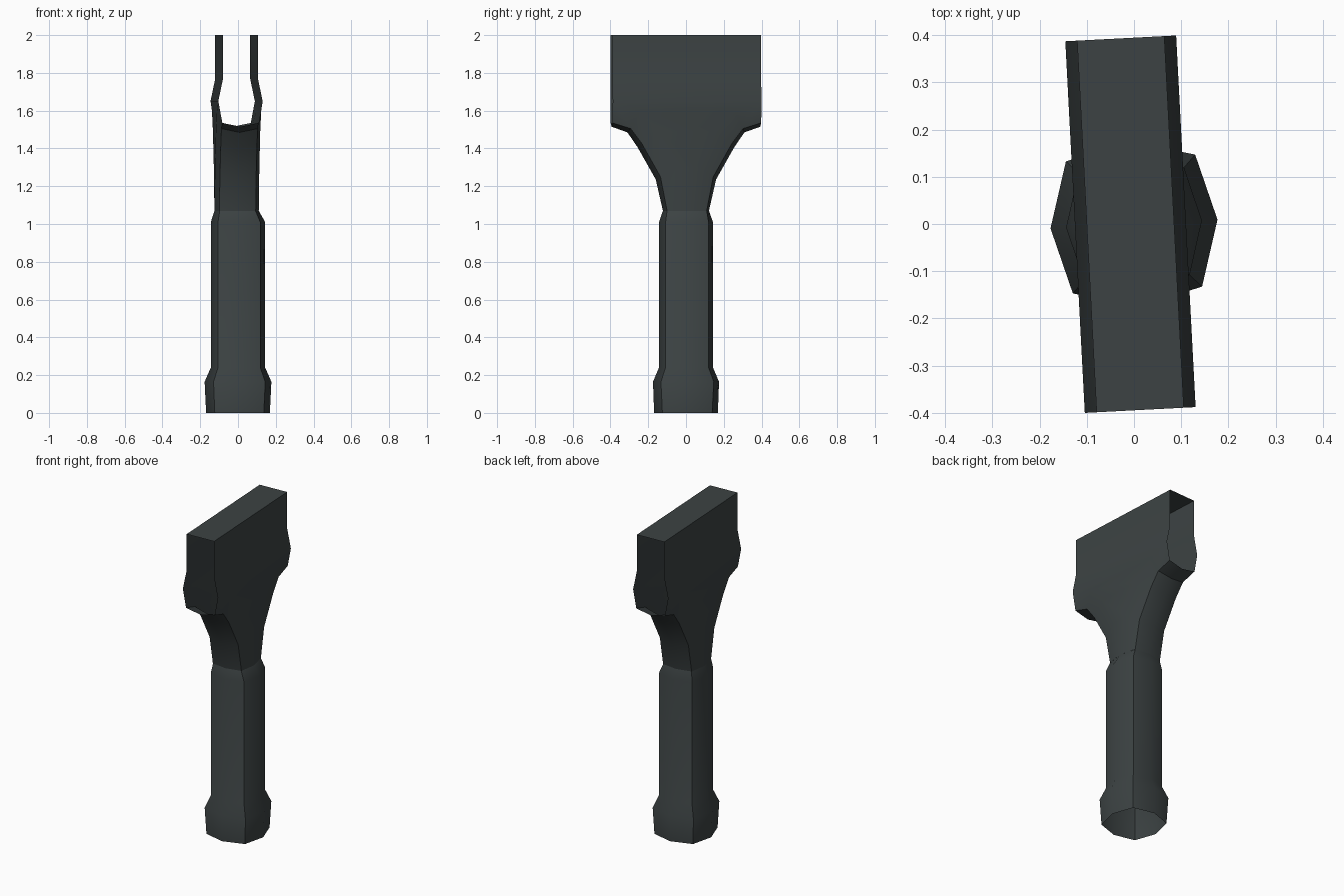
import bpy, bmesh, math
from mathutils import Matrix

if "Cube" in bpy.data.objects:
    bpy.data.objects.remove(bpy.data.objects["Cube"])

TWIST = Matrix.Rotation(math.radians(3), 4, 'Z')
mat = bpy.data.materials.new("dark_slate")
mat.diffuse_color = (0.045, 0.055, 0.056, 1)
mat.use_nodes = True
mat.node_tree.nodes["Principled BSDF"].inputs["Base Color"].default_value = mat.diffuse_color


def make_object(name, faces):
    """Build a merged mesh from face corner coordinates."""
    bm = bmesh.new()
    for f in faces:
        bm.faces.new([bm.verts.new(p) for p in f])
    bmesh.ops.remove_doubles(bm, verts=bm.verts, dist=1e-4)
    bmesh.ops.recalc_face_normals(bm, faces=bm.faces)
    bm.transform(TWIST)
    me = bpy.data.meshes.new(name)
    bm.to_mesh(me)
    bm.free()
    me.materials.append(mat)
    ob = bpy.data.objects.new(name, me)
    bpy.context.collection.objects.link(ob)
    bpy.ops.object.select_all(action='DESELECT')
    ob.select_set(True)
    bpy.context.view_layer.objects.active = ob
    bpy.ops.object.shade_smooth_by_angle(angle=math.radians(35))
    return ob


def strip(a, b):
    """Faces between two point lists, skipping collapsed corners."""
    out = []
    for i in range(len(a) - 1):
        f = []
        for p in (a[i], a[i + 1], b[i + 1], b[i]):
            if p not in f:
                f.append(p)
        if len(f) > 2:
            out.append(f)
    return out


OFF = -0.0075  # head sits slightly off the handle axis


def ring(z, ax, ay, cx, cy, dx=0):
    """Squarish eight-sided ring: side midpoints and corners."""
    pts = [(ax, 0), (cx, cy), (0, ay), (-cx, cy),
           (-ax, 0), (-cx, -cy), (0, -ay), (cx, -cy)]
    pts.append(pts[0])
    return [(x + dx, y, z) for x, y in pts]


# Handle: open tube with a thicker foot collar
rings = [ring(0, 0.169, 0.169, 0.130, 0.132),
         ring(0.165, 0.177, 0.175, 0.137, 0.140),
         ring(0.24, 0.144, 0.143, 0.112, 0.114),
         ring(1.01, 0.144, 0.143, 0.112, 0.114),
         ring(1.07, 0.1175, 0.122, 0.095, 0.105, OFF)]
make_object("handle", [f for a, b in zip(rings, rings[1:]) for f in strip(a, b)])

# Fan head: curves (y, z) sweeping from the neck out to the open ends
under = [(0.122, 1.07), (0.16, 1.236), (0.256, 1.406), (0.31, 1.485), (0.394, 1.515)]
corner = [(0.105, 1.07), (0.14, 1.25), (0.238, 1.425), (0.298, 1.505), (0.394, 1.535)]
side = [(0, 1.07), (0.06, 1.30), (0.15, 1.49), (0.25, 1.60), (0.394, 1.65)]
upper = [(0.1175, 1.65), (0.0925, 1.77), (0.0925, 2.0), (-0.0925, 2.0),
         (-0.0925, 1.77), (-0.1175, 1.65)]


def curve(pts, x, sy):
    return [(x + OFF, y * sy, z) for y, z in pts]


faces = []
for sx in (1, -1):
    for sy in (1, -1):
        c = curve(corner, 0.096 * sx, sy)
        faces += strip(curve(under, 0, sy), c)
        faces += strip(c, curve(side, 0.1175 * sx, sy))
    # flat side panel between the two inner curves
    faces += strip(curve(side, 0.1175 * sx, 1), curve(side, 0.1175 * sx, -1))
# upper walls and closed top
faces += strip(*[[(x + OFF, y, z) for x, z in upper] for y in (0.394, -0.394)])
make_object("fan_head", faces)
